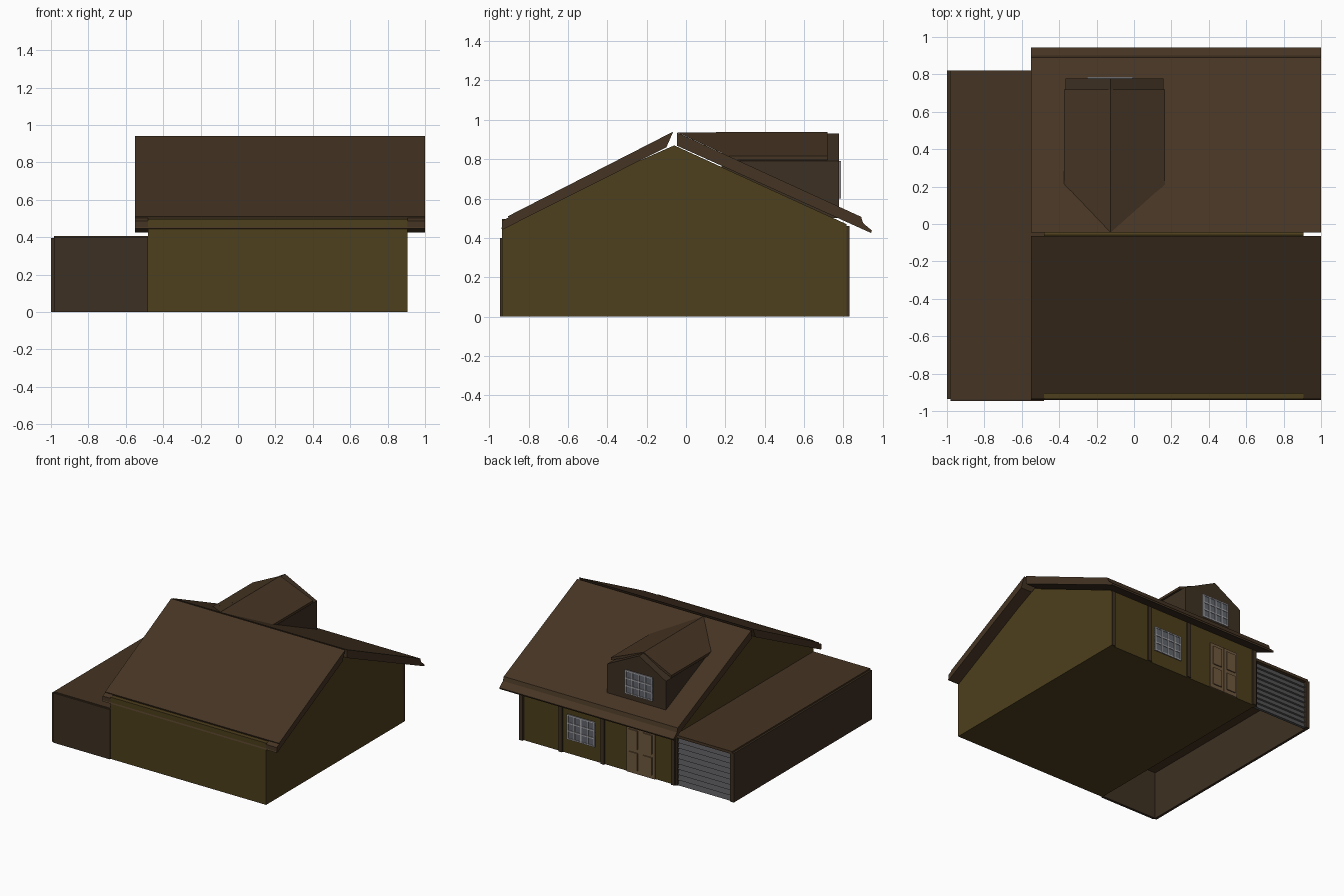
import bpy, bmesh
from mathutils import Vector

if "Cube" in bpy.data.objects:
    bpy.data.objects.remove(bpy.data.objects["Cube"])


def mat(name, r, g, b):
    m = bpy.data.materials.new(name)
    m.diffuse_color = (r, g, b, 1)
    m.use_nodes = True
    m.node_tree.nodes["Principled BSDF"].inputs["Base Color"].default_value = m.diffuse_color
    return m


OLIVE = mat("olive_wall", .075, .05, .012)
ROOF = mat("roof_brown", .06, .035, .017)
BROWN = mat("dark_brown", .048, .03, .016)
TAN = mat("door_tan", .16, .10, .05)
GREY = mat("shutter_grey", .09, .09, .095)
GLASS = mat("glass_grey", .12, .13, .15)
BAR = mat("window_bar", .4, .4, .42)


def finish(name, bm, material):
    bmesh.ops.recalc_face_normals(bm, faces=bm.faces)
    me = bpy.data.meshes.new(name)
    bm.to_mesh(me)
    bm.free()
    me.materials.append(material)
    ob = bpy.data.objects.new(name, me)
    bpy.context.collection.objects.link(ob)
    return ob


def prism(name, pts, axis, lo, hi, material):
    """Extrude a (y,z) profile along x, or an (x,z) profile along y."""
    bm = bmesh.new()
    place = (lambda a, b: (lo, a, b)) if axis == 'x' else (lambda a, b: (a, lo, b))
    face = bm.faces.new([bm.verts.new(place(a, b)) for a, b in pts])
    ext = bmesh.ops.extrude_face_region(bm, geom=[face])
    move = Vector((hi - lo, 0, 0) if axis == 'x' else (0, hi - lo, 0))
    bmesh.ops.translate(bm, vec=move,
                        verts=[v for v in ext['geom'] if isinstance(v, bmesh.types.BMVert)])
    return finish(name, bm, material)


def boxes(name, material, items):
    """One object from (x0, x1, y0, y1, z0, z1) boxes."""
    bm = bmesh.new()
    for x0, x1, y0, y1, z0, z1 in items:
        r = bmesh.ops.create_cube(bm, size=1)
        for v in r['verts']:
            v.co = ((x0 + x1) / 2 + v.co.x * (x1 - x0),
                    (y0 + y1) / 2 + v.co.y * (y1 - y0),
                    (z0 + z1) / 2 + v.co.z * (z1 - z0))
    return finish(name, bm, material)


# House body with gable ends; the front wall shows a strip above the eave
prism("house_walls", [(-.935, 0), (.815, 0), (.815, .47), (-.06, .87),
                      (-.90, .497), (-.935, .497)], 'x', -.48, .905, OLIVE)

# Two-layer main roof, with a notch open at the ridge
prism("roof_front_upper", [(-.065, .94), (-.905, .51), (-.895, .485), (-.08, .905)],
      'x', -.55, 1, ROOF)
prism("roof_front_lower", [(-.08, .905), (-.90, .485), (-.935, .455), (-.94, .447),
                           (-.93, .443), (-.10, .86)], 'x', -.55, 1, ROOF)
# Raised eave ends either side of the front wall strip
for i, (a, b) in enumerate([(-.55, -.48), (.905, 1)]):
    prism(f"eave_end_{i}", [(-.89, .51), (-.935, .487), (-.935, .45), (-.89, .465)],
          'x', a, b, ROOF)
prism("roof_back_upper", [(-.045, .935), (.89, .507), (.90, .475), (-.045, .905)],
      'x', -.55, 1, ROOF)
prism("roof_back_lower", [(-.045, .905), (.90, .475), (.945, .437), (.94, .425),
                          (-.045, .868)], 'x', -.55, 1, ROOF)

# Hollow flat-roofed garage, open underneath
boxes("garage_shell", BROWN, [(-1, -.98, -.935, .82, 0, .395),
                              (-.98, -.48, -.945, -.925, 0, .40)])
boxes("garage_roof", ROOF, [(-.985, -.48, -.935, .82, .385, .407)])
boxes("garage_frame", BROWN, [(-.98, -.965, .79, .82, 0, .385),
                              (-.495, -.48, .79, .82, 0, .385)])

# Ribbed shutter: stepped profile of sloping slats
N, H = 9, .385
profile = [(.785, 0)]
for i in range(N):
    profile += [(.808, i * H / N), (.797, (i + .9) * H / N)]
profile += [(.785, H)]
prism("garage_shutter", profile, 'x', -.965, -.495, GREY)

# Dormer: pentagonal body sunk into the back slope, thin roof slab above
CX = -.103
prism("dormer_body", [(CX - .262, .50), (CX + .262, .50), (CX + .262, .79),
                      (-.125, .93), (CX - .262, .79)], 'y', .18, .777, BROWN)
prism("dormer_roof", [(CX - .27, .797), (CX - .27, .817), (-.125, .937),
                      (CX + .27, .817), (CX + .27, .797), (-.125, .912)],
      'y', .18, .718, ROOF)
# Ridge wedge running back to where the dormer meets the main roof
bm = bmesh.new()
v = [bm.verts.new(p) for p in [(-.125, -.045, .936), (CX - .27, .215, .817), (CX + .27, .215, .817),
                               (-.125, .215, .937)]]
for f in [(0, 1, 3), (0, 3, 2), (1, 2, 3), (0, 2, 1)]:
    bm.faces.new([v[i] for i in f])
finish("dormer_roof_rear", bm, ROOF)

# Posts along the entrance wall
boxes("wall_posts", BROWN, [(x - .016, x + .016, .80, .83, 0, .46)
                            for x in (.889, .54, .165, -.464)])


def window(name, x0, x1, y, z0, z1):
    boxes(name + "_glass", GLASS, [(x0, x1, y - .02, y + .004, z0, z1)])
    t = .005
    bars = [(x - t, x + t, y - .01, y + .01, z0, z1)
            for x in [x0 + t + (x1 - x0 - 2 * t) * i / 4 for i in range(5)]]
    bars += [(x0, x1, y - .01, y + .009, z - t, z + t)
             for z in [z0 + t + (z1 - z0 - 2 * t) * i / 3 for i in range(4)]]
    boxes(name + "_bars", BAR, bars)


window("wall_window", .235, .485, .815, .115, .315)
window("dormer_window", -.25, -.005, .777, .60, .79)

# Double door with raised panels
boxes("door_leaves", TAN, [(-.30, -.174, .80, .824, 0, .375),
                           (-.171, -.045, .80, .824, 0, .375)])
boxes("door_panels", TAN, [(x, x + .08, .81, .832, a, b)
                           for x in (-.277, -.148)
                           for a, b in ((.03, .17), (.2, .35))])
